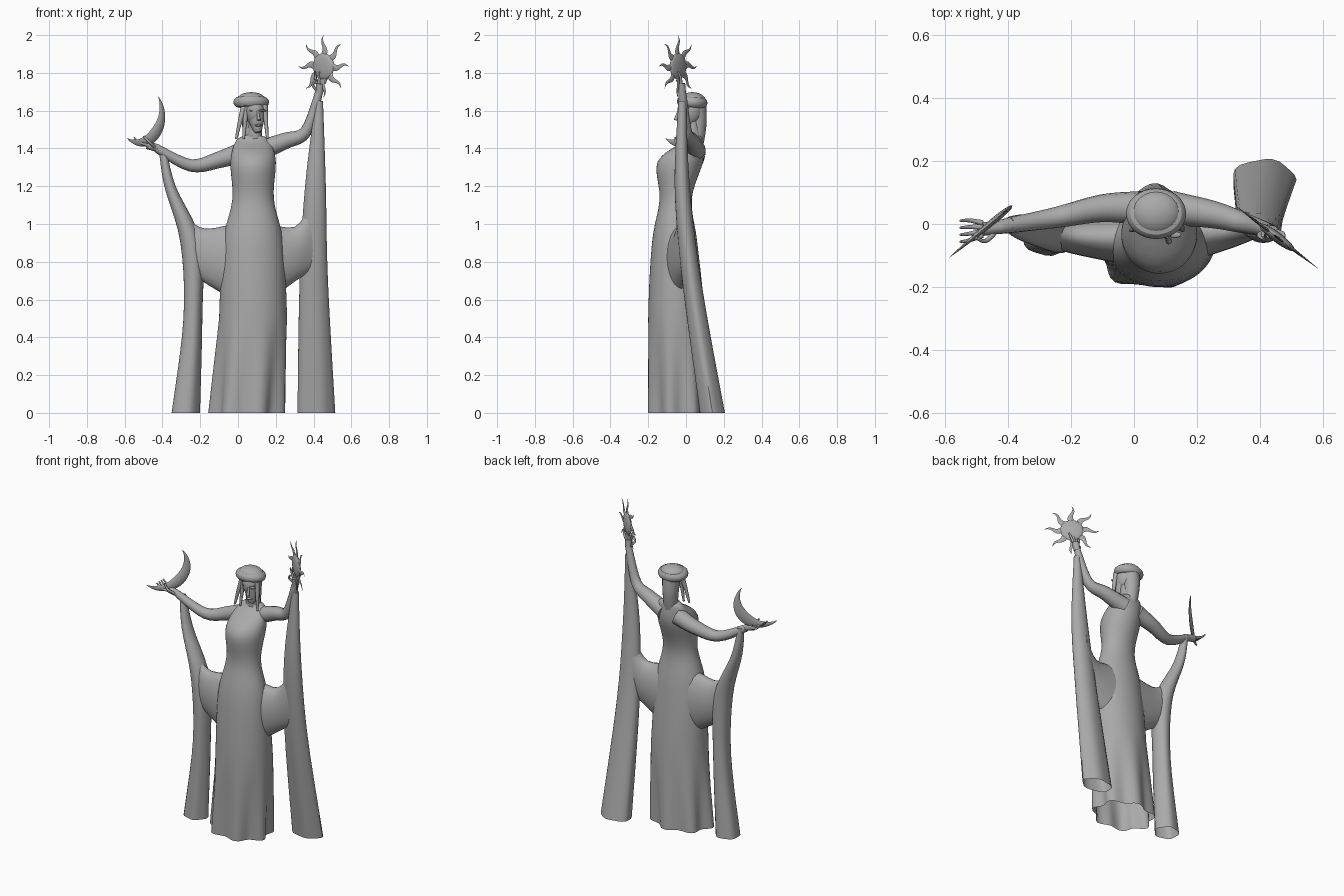
import bpy
import bmesh
from math import sin, cos, pi, radians
from mathutils import Vector, Matrix

cube = bpy.data.objects.get("Cube")
if cube:
    bpy.data.objects.remove(cube, do_unlink=True)

grey = (.4, .4, .4, 1)
stone = bpy.data.materials.new("grey stone")
stone.use_nodes = True
stone.diffuse_color = grey
stone.node_tree.nodes["Principled BSDF"].inputs["Base Color"].default_value = grey
UP = Vector((0, 0, 1))
ALONG_X = Vector((1, 0, 0))
ALONG_Y = Vector((0, 1, 0))


def finish(name, bm):
    """Turn a bmesh into a smooth stone object."""
    bmesh.ops.recalc_face_normals(bm, faces=bm.faces)
    mesh = bpy.data.meshes.new(name)
    bm.to_mesh(mesh)
    bm.free()
    mesh.materials.append(stone)
    part = bpy.data.objects.new(name, mesh)
    bpy.context.collection.objects.link(part)
    bpy.ops.object.select_all(action='DESELECT')
    part.select_set(True)
    bpy.context.view_layer.objects.active = part
    bpy.ops.object.shade_smooth_by_angle(angle=radians(40))


def loft(name, rings, capped=True):
    """Skin a surface over a row of rings."""
    bm = bmesh.new()
    loops = [[bm.verts.new(point) for point in ring] for ring in rings]
    for low, high in zip(loops, loops[1:]):
        for i in range(len(low)):
            bm.faces.new((low[i - 1], low[i], high[i], high[i - 1]))
    if capped:
        bm.faces.new(loops[0])
        bm.faces.new(loops[-1])
    finish(name, bm)


def ring(centre, side, front, fold=0, pleats=0, phase=0, count=24):
    """Oval ring, with optional pleats around it."""
    points = []
    for i in range(count):
        angle = 2 * pi * i / count
        swell = 1 + fold * cos(pleats * (angle - phase))
        points.append(Vector(centre) + (side * cos(angle) + front * sin(angle)) * swell)
    return points


def smooth(keys, steps=5):
    """Flowing interpolation through the key rows."""
    rows = []
    padded = [keys[0], *keys, keys[-1]]
    for group in zip(padded, padded[1:], padded[2:], padded[3:]):
        for step in range(steps):
            t = step / steps
            rows.append([b + t * (c - a) / 2 + t * t * (a - 2.5 * b + 2 * c - d / 2)
                         + t ** 3 * (3 * (b - c) + d - a) / 2 for a, b, c, d in zip(*group)])
    return rows + [keys[-1]]


def limb(name, points, thick, thin):
    """Round tapering shape along a curved path."""
    path = [Vector(row) for row in smooth(points)]
    last = len(path) - 1
    rings = []
    for i, point in enumerate(path):
        ahead = (path[min(i + 1, last)] - path[max(i - 1, 0)]).normalized()
        side = ahead.cross(Vector((.1, 1, 0))).normalized()
        radius = thick + (thin - thick) * i / last
        rings.append(ring(point, side * radius, ahead.cross(side) * radius, count=12))
    loft(name, rings)


def ball(name, centre, size):
    bm = bmesh.new()
    place = Matrix.Translation(centre) @ Matrix.Diagonal((*size, 1))
    bmesh.ops.create_uvsphere(bm, u_segments=24, v_segments=16, radius=1, matrix=place)
    finish(name, bm)


# Dress: rows of height, depth position, half width, half depth
dress = [(1.47, .04, .04, .04), (1.44, .04, .09, .05), (1.33, -.03, .12, .12),
         (1.13, -.055, .11, .085), (.9, -.06, .16, .12), (.5, -.05, .18, .15), (0, -.04, .19, .155)]
rings = []
for z, y, wide, deep in smooth(dress):
    flare = max(0, 1 - 2 * z)
    rings.append(ring((.08 - .03 * flare, y, z), ALONG_X * wide, ALONG_Y * deep,
                      fold=flare / 10, pleats=7, phase=radians(290), count=56))
loft("dress", rings, capped=False)

# Hanging sleeves, open at the hem: centre, half width, half depth
sleeves = {
    "left_sleeve": [(.43, -.02, 1.65, .02, .02), (.41, -.02, 1.2, .055, .04),
                    (.4, .03, .7, .075, .05), (.41, .14, 0, .1, .065)],
    "right_sleeve": [(-.4, 0, 1.4, .02, .02), (-.36, -.01, 1.2, .03, .04),
                     (-.25, -.03, .9, .055, .06), (-.24, -.03, .5, .05, .06),
                     (-.28, -.03, 0, .075, .07)]}
for name, keys in sleeves.items():
    rings = [ring((x, y, z), ALONG_X * wide, ALONG_Y * deep, fold=max(0, 1 - z) / 20, pleats=5)
             for x, y, z, wide, deep in smooth(keys)]
    loft(name, rings, capped=False)

# Drapes from each sleeve to the hip: centre, half depth, half height
hip = (.08, -.05, .78, .1, .25)
drapes = {"left_drape": [(.4, 0, .96, .04, .2), (.3, -.02, .84, .06, .145), hip],
          "right_drape": [(-.28, -.03, .9, .04, .15), (-.17, -.04, .83, .06, .145), hip]}
for name, keys in drapes.items():
    loft(name, [ring((x, y, z), ALONG_Y * deep, UP * tall) for x, y, z, deep, tall in smooth(keys)])

# Arms
limb("left_arm", [(.12, .05, 1.39), (.25, .03, 1.44), (.36, 0, 1.49), (.43, -.02, 1.7)], .055, .02)
limb("right_arm", [(.02, .05, 1.38), (-.1, .05, 1.34), (-.25, .02, 1.31), (-.43, -.01, 1.4)], .055, .022)


# Hands: a palm, four spread fingers and a thumb
def hand(side, wrist, reach, spread, curl):
    wrist = Vector(wrist)
    knuckles = wrist + reach * .6
    limb(side + "_palm", [wrist, wrist + reach * .3, knuckles], .02, .022)
    for i in range(4):
        offset = spread * (i - 1.5)
        limb(f"{side}_finger_{i}", [knuckles + offset, wrist + reach + offset * 1.6,
                                    wrist + reach * 1.3 + offset * 1.7 + curl], .009, .004)
    limb(side + "_thumb", [wrist + reach * .2 - spread, wrist + reach * .5 - spread * 3 + curl,
                           wrist + reach * .8 - spread * 2 + curl * 2], .009, .005)


hand("left", (.43, -.02, 1.69), Vector((.01, -.01, .09)), ALONG_X * .013, ALONG_Y * -.01)
hand("right", (-.42, -.01, 1.4), Vector((-.1, -.01, .03)), ALONG_Y * .013, UP * .02)

# Neck, head and face, turned a little to its left
limb("neck", [(.085, .045, 1.42), (.09, .03, 1.56)], .045, .035)
ball("head", (.09, .02, 1.6), (.055, .065, .08))
limb("jaw", [(.092, .01, 1.6), (.1, 0, 1.53), (.105, -.01, 1.485)], .056, .016)
limb("nose", [(.105, -.04, 1.6), (.11, -.055, 1.55)], .005, .01)
ball("lips", (.107, -.036, 1.523), (.018, .012, .007))
for name, x in (("left_brow", .13), ("right_brow", .08)):
    ball(name, (x, -.034, 1.6), (.02, .01, .006))

# Rolled headdress with a soft crown
bpy.ops.mesh.primitive_torus_add(location=(.07, .033, 1.645), major_radius=.067, minor_radius=.028,
                                 major_segments=32)
roll = bpy.context.object
roll.name = "headdress_roll"
roll.scale.y = .85
roll.rotation_euler.x = radians(-5)
roll.data.materials.append(stone)
bpy.ops.object.shade_smooth_by_angle()
ball("headdress_crown", (.07, .035, 1.65), (.08, .07, .048))

# Hair: a fall down the back and loose locks at the front
limb("back_hair", [(.07, .05, 1.63), (.07, .06, 1.53), (.075, .05, 1.41)], .058, .04)
for name, top, tip in (("right_lock", .035, -.01), ("right_inner_lock", .045, .03), ("left_lock", .14, .155)):
    limb(name, [(top, 0, 1.63), ((top + tip) / 2, -.01, 1.55), (tip, -.02, 1.45)], .018, .006)


# Crescent and sun stand in upright planes turned away from the front
def plane(start, end):
    along = (Vector(end) - Vector(start)).normalized()
    return along, along.cross(UP)


# Crescent: a thin lens section swept along a half circle
along, depth = plane((-.59, -.11, 0), (-.39, .055, 0))
centre = Vector((-.505, -.04, 1.565))
rings = []
for step in range(25):
    angle = radians(-134 + 7.5 * step)
    outward = along * cos(angle) + UP * sin(angle)
    half = .033 * sin(pi * step / 24) + .001
    rings.append(ring(centre + outward * (.155 - half), outward * half, depth * half * .3, count=8))
loft("crescent", rings)

# Sun: domed disc with eight wavy rays
along, depth = plane((.32, .06, 0), (.59, -.145, 0))
centre = Vector((.453, -.042, 1.835))
loft("sun_disc", [ring(centre + depth * .016 * sin(tilt), along * .07 * cos(tilt), UP * .07 * cos(tilt))
                  for tilt in (radians(step * 16) for step in range(-5, 6))])
for k in range(8):
    angle = k * pi / 4
    outward = along * cos(angle) + UP * sin(angle)
    across = outward.cross(depth)
    rings = []
    for step in range(11):
        t = step / 10
        half = .02 * (1 - t) + .001
        middle = centre + outward * (.06 + .105 * t) + across * (.009 * sin(2 * pi * t))
        rings.append(ring(middle, across * half, depth * half * .25, count=8))
    loft(f"sun_ray_{k}", rings)
